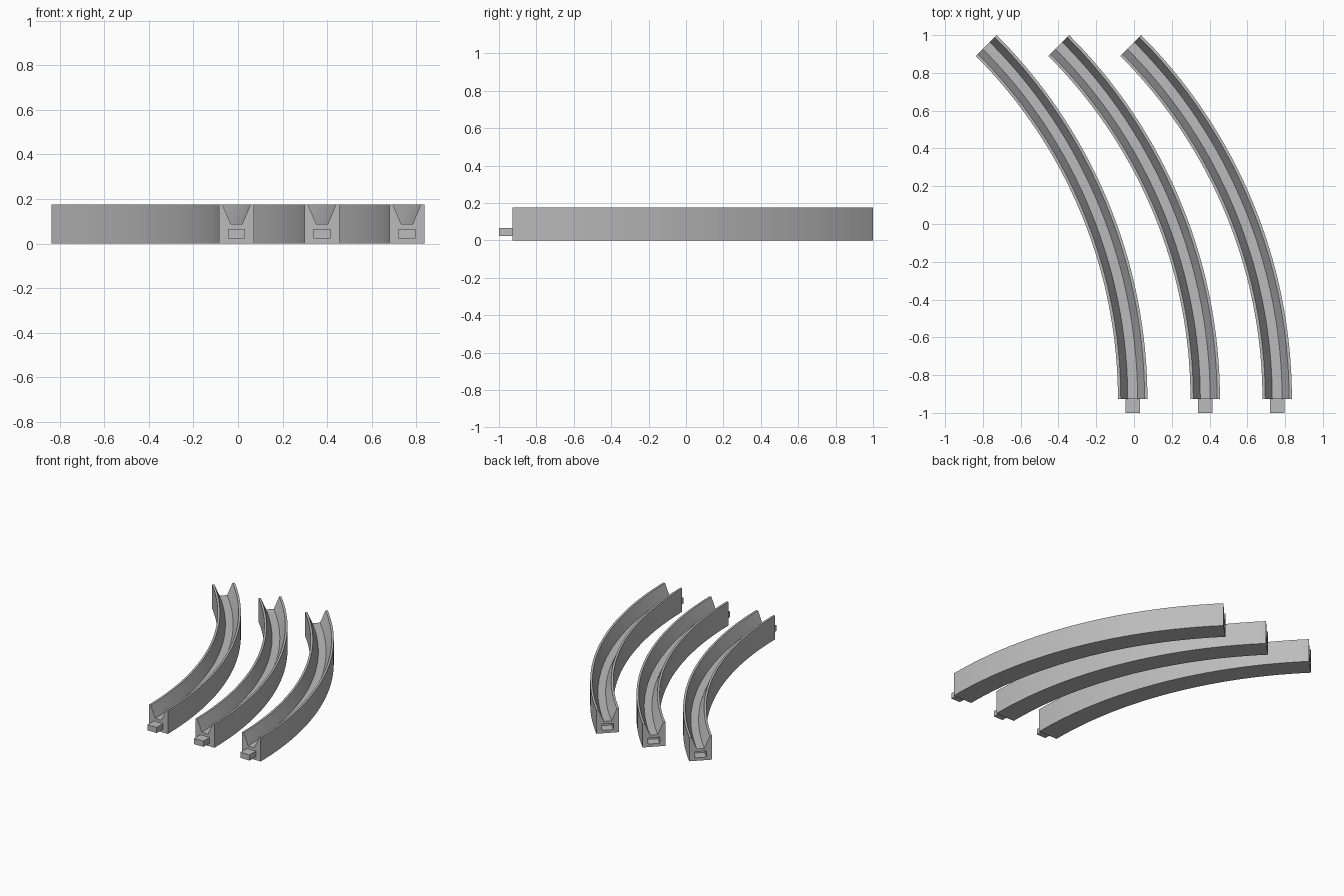
import bpy, bmesh, math
from mathutils import Matrix, Vector

if "Cube" in bpy.data.objects:
    bpy.data.objects.remove(bpy.data.objects["Cube"], do_unlink=True)

RADIUS, SWEEP, STEPS = 2.647, math.radians(45), 40
START_Y = -0.927
HALF_W, HEIGHT = 0.078, 0.176
TAB_W, TAB_L, TAB_LOW, TAB_HIGH = 0.076, 0.073, 0.024, 0.066

grey = bpy.data.materials.new("plain grey")
grey.use_nodes = True
colour = (0.5, 0.5, 0.5, 1)
grey.diffuse_color = colour
grey.node_tree.nodes["Principled BSDF"].inputs["Base Color"].default_value = colour


def make_object(name, bm):
    bmesh.ops.recalc_face_normals(bm, faces=bm.faces)
    mesh = bpy.data.meshes.new(name)
    bm.to_mesh(mesh)
    bm.free()
    mesh.materials.append(grey)
    obj = bpy.data.objects.new(name, mesh)
    bpy.context.collection.objects.link(obj)
    return obj


def make_box(name, size, centre, turn=0):
    bm = bmesh.new()
    bmesh.ops.create_cube(bm, size=1)
    bm.transform(Matrix.Translation(centre) @ Matrix.Rotation(turn, 4, "Z")
                 @ Matrix.Diagonal((*size, 1)))
    return make_object(name, bm)


def make_track(name, x):
    # Channel cross-section, mirrored about its middle, swept along an arc
    half = [(HALF_W, 0), (HALF_W, HEIGHT), (0.063, HEIGHT), (0.026, 0.088)]
    profile = half + [(-u, z) for u, z in reversed(half)]
    bm = bmesh.new()
    rings = []
    for i in range(STEPS + 1):
        a = SWEEP * i / STEPS
        rings.append([bm.verts.new((x - RADIUS + (RADIUS + u) * math.cos(a),
                                    START_Y + (RADIUS + u) * math.sin(a), z))
                      for u, z in profile])
    n = len(profile)
    for r, s in zip(rings, rings[1:]):
        for j in range(n):
            k = (j + 1) % n
            bm.faces.new((r[j], r[k], s[k], s[j]))
    bm.faces.new(rings[0])
    bm.faces.new(rings[-1])
    return make_object(name, bm)


mid_z = (TAB_LOW + TAB_HIGH) / 2
tab_h = TAB_HIGH - TAB_LOW
for side, x in (("right", -0.007), ("middle", 0.377), ("left", 0.758)):
    track = make_track(side + "_track", x)

    # Socket cut into the far end
    end = Vector((x - RADIUS + RADIUS * math.cos(SWEEP),
                  START_Y + RADIUS * math.sin(SWEEP), mid_z))
    cutter = make_box(side + "_socket_cutter", (TAB_W + 0.004, 2 * TAB_L + 0.004, tab_h + 0.004),
                      end, SWEEP)
    cutter.hide_render = True
    cutter.hide_set(True)
    cut = track.modifiers.new("socket", "BOOLEAN")
    cut.operation = "DIFFERENCE"
    cut.solver = "EXACT"
    cut.object = cutter

    # Bake the cut, then drop the cutter
    bpy.context.view_layer.update()
    baked = bpy.data.meshes.new_from_object(track.evaluated_get(bpy.context.evaluated_depsgraph_get()))
    track.modifiers.clear()
    track.data = baked
    bpy.data.objects.remove(cutter, do_unlink=True)

    # Connector tab on the near end
    make_box(side + "_connector_tab", (TAB_W, TAB_L, tab_h),
             (x, START_Y - TAB_L / 2, mid_z))
